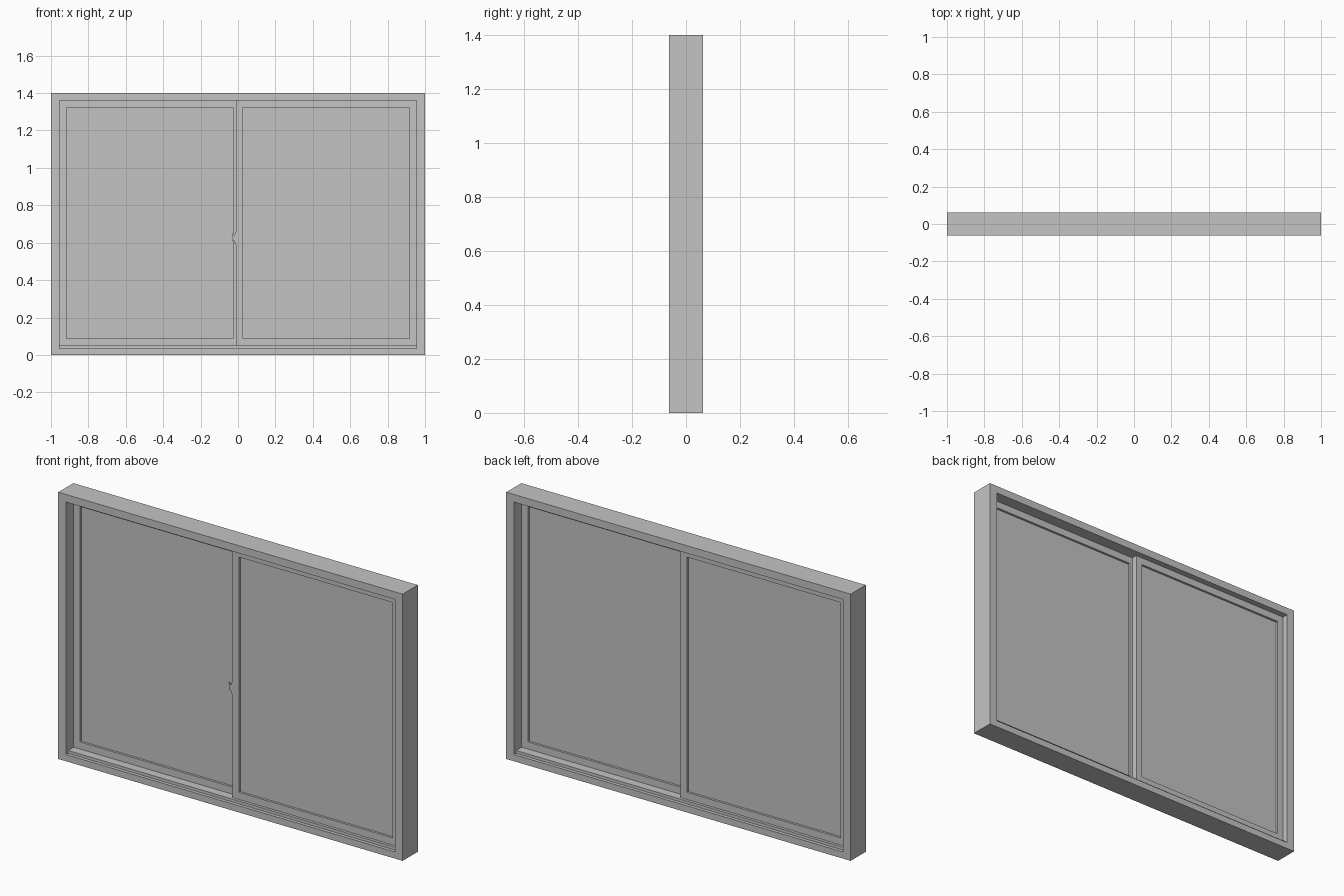
import bpy
import bmesh

cube = bpy.data.objects.get("Cube")
if cube:
    bpy.data.objects.remove(cube, do_unlink=True)

grey = bpy.data.materials.new("window_grey")
grey.use_nodes = True
colour = (0.55, 0.55, 0.55, 1)
grey.diffuse_color = colour
grey.node_tree.nodes["Principled BSDF"].inputs["Base Color"].default_value = colour


def finish(name, bm):
    bmesh.ops.recalc_face_normals(bm, faces=bm.faces)
    mesh = bpy.data.meshes.new(name)
    bm.to_mesh(mesh)
    bm.free()
    mesh.materials.append(grey)
    obj = bpy.data.objects.new(name, mesh)
    bpy.context.collection.objects.link(obj)
    return obj


def corners(rect):
    x0, x1, z0, z1 = rect
    return [(x0, z0), (x1, z0), (x1, z1), (x0, z1)]


def prism(name, outline, y0, y1):
    """Solid plate: an x-z outline extended from y0 to y1."""
    bm = bmesh.new()
    face = bm.faces.new([bm.verts.new((x, y0, z)) for x, z in outline])
    new = bmesh.ops.extrude_face_region(bm, geom=[face])["geom"]
    verts = [v for v in new if isinstance(v, bmesh.types.BMVert)]
    bmesh.ops.translate(bm, verts=verts, vec=(0, y1 - y0, 0))
    return finish(name, bm)


def ring(name, outer, inner, y0, y1):
    """Rectangular border with an opening."""
    bm = bmesh.new()
    loops = [[bm.verts.new((x, y, z)) for x, z in corners(r)]
             for r, y in ((outer, y0), (outer, y1), (inner, y1), (inner, y0))]
    for a, b in zip(loops, loops[1:] + loops[:1]):
        for i in range(4):
            j = (i + 1) % 4
            bm.faces.new((a[i], a[j], b[j], b[i]))
    return finish(name, bm)


# Outer frame, with a raised track along the sill
HALF = 0.0625
ring("outer_frame", (-1, 1, 0, 1.4), (-0.955, 0.955, 0.035, 1.36), -HALF, HALF)
prism("sill_track", corners((-0.955, 0.955, 0.03, 0.05)), -0.045, 0.045)

# Two sliding sashes that overlap at the middle
for side, name, x0, x1, y in (("left", "front", -0.01, 0.955, -0.0155),
                              ("right", "back", -0.955, 0.01, 0.0155)):
    opening = (x0 + 0.037, x1 - 0.037, 0.087, 1.322)
    ring(f"{name}_sash", (x0, x1, 0.05, 1.36), opening, y - 0.015, y + 0.015)
    prism(f"{name}_glass", corners(opening), y - 0.003, y + 0.003)

# Finger latch on the edge of the front sash
prism("latch_plate", [(-0.008, 0.58), (-0.008, 0.665), (-0.014, 0.655),
                      (-0.02, 0.635), (-0.02, 0.61), (-0.014, 0.59)],
      -0.0305, -0.02)
prism("latch_hook", [(-0.018, 0.61), (-0.018, 0.635), (-0.03, 0.65),
                     (-0.034, 0.645), (-0.027, 0.625), (-0.03, 0.61)],
      -0.03, -0.024)
